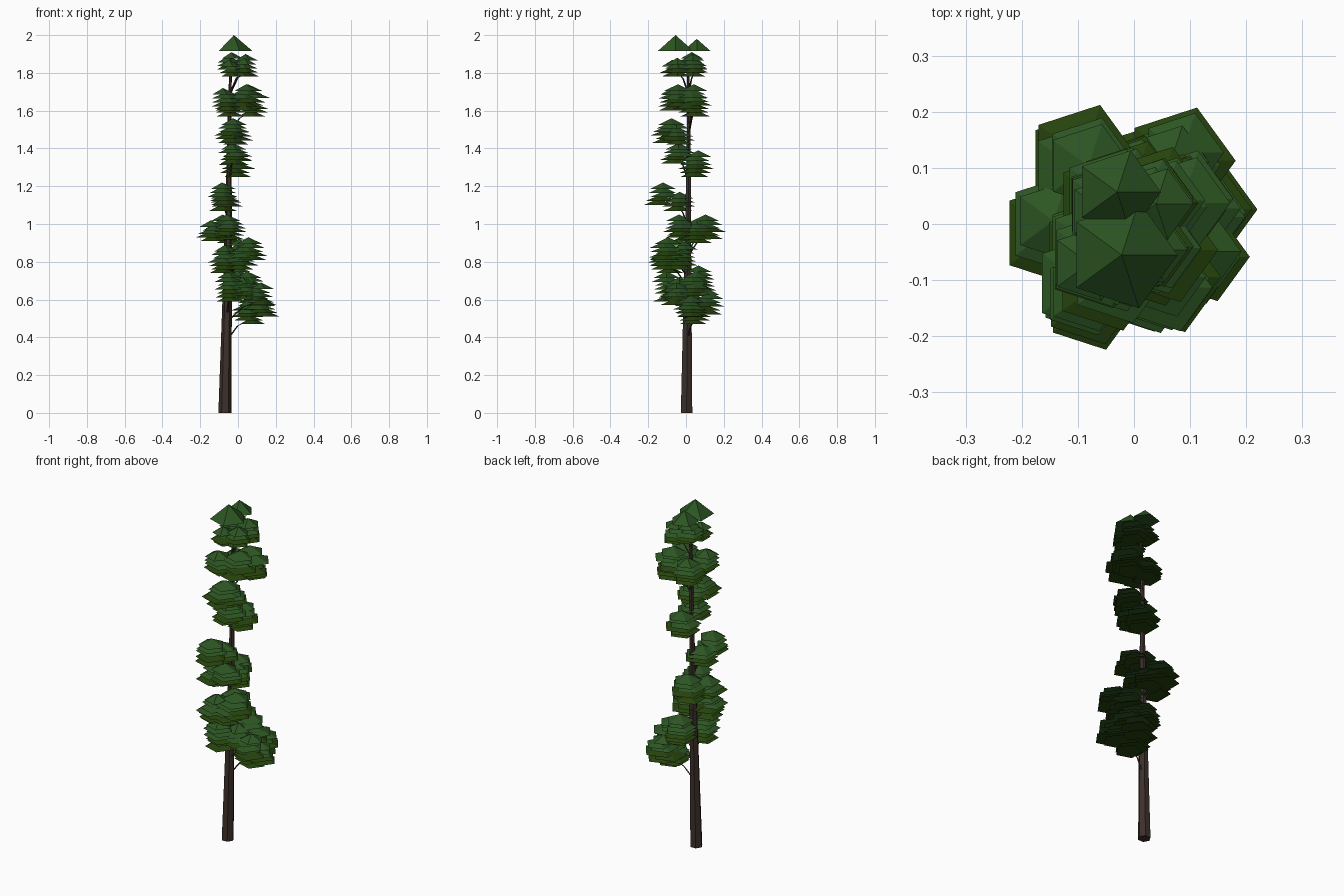
import bpy, bmesh, math, random
from mathutils import Vector

if "Cube" in bpy.data.objects:
    bpy.data.objects.remove(bpy.data.objects["Cube"])

random.seed(11)


def material(name, rgb):
    m = bpy.data.materials.new(name)
    m.diffuse_color = (*rgb, 1)
    m.use_nodes = True
    m.node_tree.nodes["Principled BSDF"].inputs["Base Color"].default_value = m.diffuse_color
    return m


bark = material("bark_brown", (0.046, 0.030, 0.023))
light = material("leaf_green", (0.025, 0.090, 0.016))
dark = material("leaf_olive", (0.019, 0.056, 0.004))


def finish(bm, name, mats):
    bmesh.ops.recalc_face_normals(bm, faces=bm.faces)
    me = bpy.data.meshes.new(name)
    bm.to_mesh(me)
    bm.free()
    for m in mats:
        me.materials.append(m)
    ob = bpy.data.objects.new(name, me)
    bpy.context.collection.objects.link(ob)


def tube(name, rings, sides):
    """Tapered tube through (x, y, z, radius) rings."""
    bm = bmesh.new()
    loops = []
    for x, y, z, r in rings:
        loops.append([bm.verts.new((x + r * math.cos(a), y + r * math.sin(a), z))
                      for a in (2 * math.pi * i / sides for i in range(sides))])
    for a, b in zip(loops, loops[1:]):
        for i in range(sides):
            j = (i + 1) % sides
            bm.faces.new((a[i], a[j], b[j], b[i]))
    bm.faces.new(loops[0])
    bm.faces.new(loops[-1])
    finish(bm, name, [bark])


def leaf_cone(bm, x, y, z, r, h, index):
    """Flat five-sided leaf cone with a closed underside."""
    ring = [bm.verts.new((x + r * math.cos(a), y + r * math.sin(a), z))
            for a in (2 * math.pi * i / 5 for i in range(5))]
    tip = bm.verts.new((x, y, z + h))
    faces = [bm.faces.new((ring[i], ring[(i + 1) % 5], tip)) for i in range(5)]
    faces.append(bm.faces.new(ring))
    for f in faces:
        f.material_index = index


# Trunk
TRUNK = [(-0.069, 0.003, 0, 0.035), (-0.05, 0.011, 1.0, 0.018),
         (-0.046, 0.015, 1.5, 0.011), (-0.038, 0.010, 1.89, 0.006)]
tube("trunk", TRUNK, 6)


def trunk_at(z):
    for a, b in zip(TRUNK, TRUNK[1:]):
        if z <= b[2]:
            return Vector(a[:3]).lerp(Vector(b[:3]), (z - a[2]) / (b[2] - a[2]))


# Foliage clumps: x, y, lowest base, highest tip
CLUMPS = [
    (0.16, 0.03, 0.51, 0.62), (0.07, 0.05, 0.47, 0.60), (0.085, 0.13, 0.52, 0.66),
    (0.13, -0.06, 0.57, 0.69), (0.09, 0.05, 0.60, 0.75), (-0.04, -0.10, 0.59, 0.75),
    (0.05, -0.06, 0.60, 0.72), (-0.01, 0.07, 0.63, 0.78), (-0.08, -0.12, 0.74, 0.89),
    (0.075, -0.12, 0.81, 0.93), (0.01, -0.03, 0.76, 0.92), (0.01, -0.12, 0.76, 0.88),
    (-0.16, -0.01, 0.91, 1.02), (-0.10, 0.13, 0.92, 1.05), (-0.06, -0.04, 0.94, 1.05),
    (-0.06, 0.06, 0.90, 1.03), (-0.085, -0.135, 1.10, 1.22), (-0.08, -0.05, 1.07, 1.17),
    (-0.01, 0.07, 1.25, 1.39), (-0.02, -0.05, 1.32, 1.43), (-0.04, -0.10, 1.43, 1.56),
    (-0.02, -0.06, 1.42, 1.54), (-0.07, -0.07, 1.60, 1.72), (0.075, 0.04, 1.57, 1.74),
    (0.04, -0.06, 1.60, 1.74), (-0.05, 0.05, 1.57, 1.70), (-0.04, -0.07, 1.78, 1.87),
    (0.045, 0.05, 1.78, 1.90), (-0.04, 0.04, 1.80, 1.91), (0.03, -0.05, 1.78, 1.88),
]
for n, (x, y, z0, z1) in enumerate(CLUMPS, 1):
    bm = bmesh.new()
    h = 0.035
    r = 0.098 if z0 < 1.75 else 0.085
    count = max(4, round((z1 - z0 - h) / 0.02) + 1)
    for i in range(count):
        t = i / (count - 1)
        z = z0 + (z1 - z0 - h) * t
        # widest near the middle, with layers drifting in towards the trunk
        size = r * (0.78 + 0.22 * math.sin(math.pi * min(1, t + 0.1))) * random.uniform(0.88, 1.03)
        p = Vector((x, y, z)).lerp(trunk_at(z), random.uniform(0, 0.25))
        leaf_cone(bm, p.x + random.uniform(-0.014, 0.014), p.y + random.uniform(-0.014, 0.014),
                  z, size, h, 1 if t < 0.45 else 0)
    finish(bm, f"foliage_clump_{n}", [light, dark])
    # Branch bending up into some of the clumps
    if n % 2 == 0:
        a = trunk_at(z0 - 0.09)
        tube(f"branch_{n}", [(*a, 0.006),
                             (a.x * 0.55 + x * 0.45, a.y * 0.55 + y * 0.45, z0 - 0.01, 0.004),
                             (x, y, z0 + 0.03, 0.003)], 4)

# Crown cones
bm = bmesh.new()
leaf_cone(bm, -0.022, -0.055, 1.915, 0.10, 0.085, 0)
leaf_cone(bm, -0.03, 0.057, 1.915, 0.078, 0.065, 0)
finish(bm, "crown", [light])
